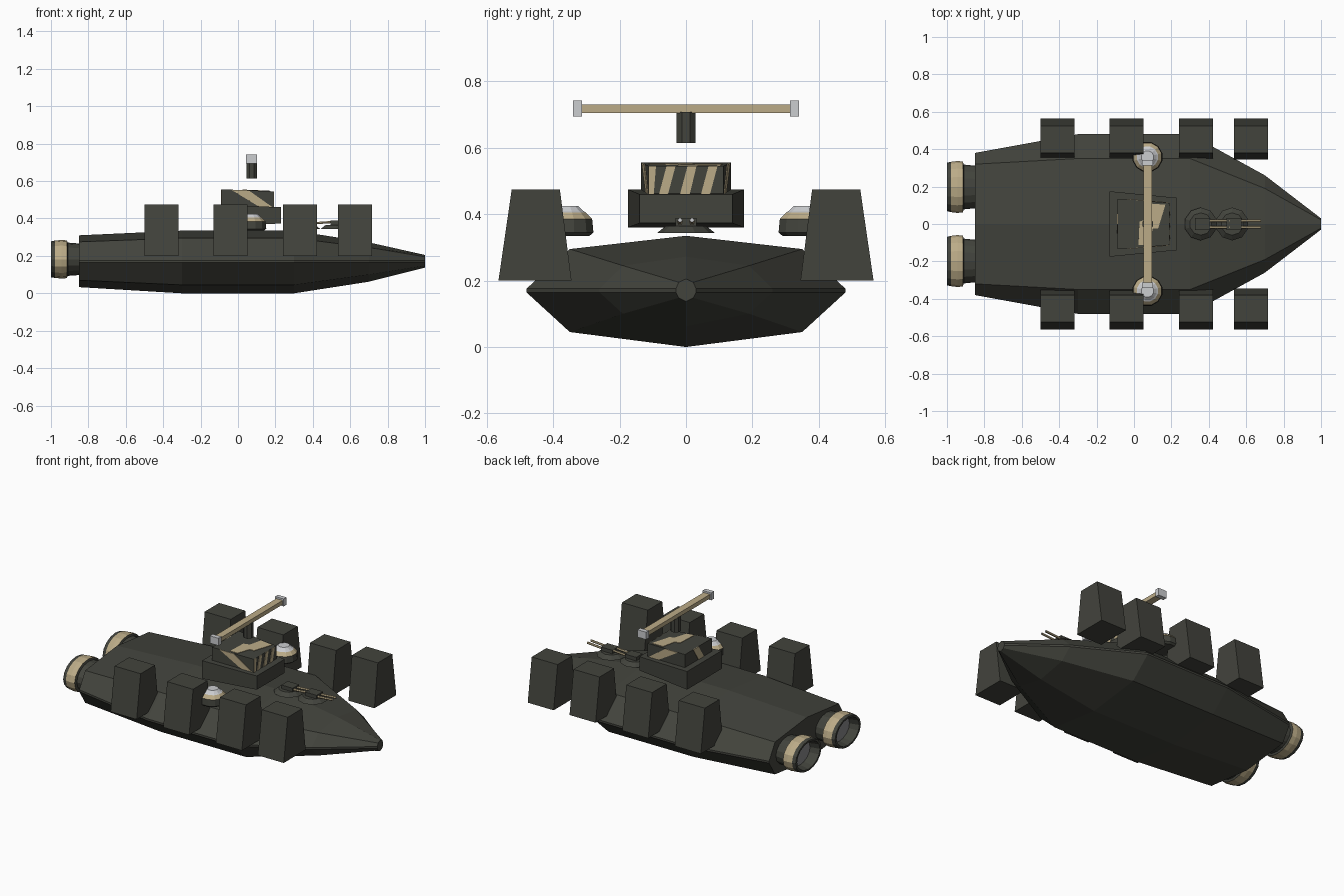
import bpy, bmesh, math
from mathutils import Vector

if "Cube" in bpy.data.objects:
    bpy.data.objects.remove(bpy.data.objects["Cube"])


def material(name, rgb):
    m = bpy.data.materials.new(name)
    m.diffuse_color = (*rgb, 1)
    m.use_nodes = True
    m.node_tree.nodes["Principled BSDF"].inputs["Base Color"].default_value = m.diffuse_color
    return m


DARK = material("dark_olive", (0.055, 0.057, 0.046))
TAN = material("sand_tan", (0.50, 0.41, 0.245))
LIGHT = material("light_grey", (0.60, 0.61, 0.63))
GREY = material("engine_grey", (0.24, 0.24, 0.25))


def loft(name, rings, mats, cap_mats=None):
    """Skin a list of rings; mats is one material or one per span."""
    n = len(rings) - 1
    spans = mats if isinstance(mats, list) else [mats] * n
    caps = cap_mats or (spans[0], spans[-1])
    used = list(dict.fromkeys([*spans, *caps]))
    bm = bmesh.new()
    vs = [[bm.verts.new(p) for p in r] for r in rings]
    k = len(rings[0])
    for i in range(n):
        for j in range(k):
            f = bm.faces.new((vs[i][j], vs[i][(j + 1) % k],
                              vs[i + 1][(j + 1) % k], vs[i + 1][j]))
            f.material_index = used.index(spans[i])
    bm.faces.new(vs[0][::-1]).material_index = used.index(caps[0])
    bm.faces.new(vs[-1]).material_index = used.index(caps[1])
    bmesh.ops.recalc_face_normals(bm, faces=bm.faces[:])
    me = bpy.data.meshes.new(name)
    bm.to_mesh(me)
    bm.free()
    for m in used:
        me.materials.append(m)
    ob = bpy.data.objects.new(name, me)
    bpy.context.collection.objects.link(ob)
    return ob


def rect_x(x, hy, z0, z1, cy=0):
    return [(x, cy - hy, z0), (x, cy + hy, z0), (x, cy + hy, z1), (x, cy - hy, z1)]


def box(name, x0, x1, y0, y1, z0, z1, mat):
    cy, hy = (y0 + y1) / 2, (y1 - y0) / 2
    return loft(name, [rect_x(x0, hy, z0, z1, cy), rect_x(x1, hy, z0, z1, cy)], mat)


def circle_z(cx, cy, z, r, n=12):
    return [(cx + r * math.cos((i + .5) * math.tau / n),
             cy + r * math.sin((i + .5) * math.tau / n), z) for i in range(n)]


def circle_x(x, cy, cz, ry, rz, n=16):
    return [(x, cy + ry * math.cos(i * math.tau / n),
             cz + rz * math.sin(i * math.tau / n)) for i in range(n)]


# Hull: faceted sections from stern to nose
def section(x, w, c, top, cu, cl, bottom):
    half = [(c, cu), (w, .176), (w, .164), (c, cl)]
    pts = [(0, top)] + half + [(0, bottom)] + [(-y, z) for y, z in half[::-1]]
    return [(x, y, z) for y, z in pts]


loft("hull", [section(-.85, .38, .32, .31, .275, .07, .033),
              section(-.3, .48, .35, .335, .295, .045, 0),
              section(.3, .48, .35, .335, .295, .045, 0),
              section(.7, .26, .19, .272, .245, .10, .062),
              section(1.0, .03, .022, .205, .195, .148, .137)], DARK)

# Side pods, tapering upwards
for s, side in ((1, "left"), (-1, "right")):
    for i, (x0, x1) in enumerate([(-.5, -.317), (-.13, .052), (.24, .423), (.535, .717)]):
        prof = [(.345, .2), (.565, .2), (.525, .475), (.38, .475)]
        loft(f"{side}_pod_{i + 1}", [[(x, s * y, z) for y, z in prof] for x in (x0, x1)], DARK)

    # Engine nozzle, oval and hollow at the back
    prof = [(-.80, .8), (-.91, .88), (-.915, 1.0), (-.945, 1.02), (-.978, .99),
            (-1.0, .95), (-1.0, .84), (-.94, .74)]
    loft(f"{side}_engine", [circle_x(x, s * .198, .182, .136 * r, .101 * r) for x, r in prof],
         [DARK, DARK, TAN, TAN, DARK, DARK, DARK], (DARK, GREY))

    # Sensor dome
    prof = [(.335, .07), (.345, .082), (.385, .078), (.405, .058), (.41, .05), (.425, .034)]
    loft(f"{side}_dome", [circle_z(.072, s * .358, z, r) for z, r in prof],
         [DARK, DARK, TAN, LIGHT, LIGHT])

    # Grey cap at the end of the antenna bar
    box(f"{side}_antenna_cap", .042, .102, *sorted((s * .313, s * .341)), .695, .742, LIGHT)

# Bridge: two tapered blocks
loft("bridge_base", [rect_x(-.13, .175, .36, .475), rect_x(.23, .14, .373, .46)], DARK)
rear = rect_x(-.087, .135, .47, .556)
front = rect_x(.19, .113, .46, .545)
loft("bridge_top", [rear, front], DARK)


# Camouflage stripes laid on the faces of the upper block
def stripe(name, corners, uvs):
    a, b, c, d = (Vector(p) for p in corners)  # (0,0) (1,0) (1,1) (0,1)
    nrm = (b - a).cross(d - a).normalized()
    if nrm.dot((a + c) / 2 - Vector((.05, 0, .51))) < 0:
        nrm = -nrm
    pts = [(a * (1 - u) + b * u) * (1 - v) + (d * (1 - u) + c * u) * v for u, v in uvs]
    loft(name, [[p - nrm * .002 for p in pts], [p + nrm * .003 for p in pts]], TAN)


def slant(b0, b1, t0, t1):
    return [(b0, 0), (b1, 0), (t1, 1), (t0, 1)]


stripe("roof_stripe", (rear[3], front[3], front[2], rear[2]),
       [(.40, .05), (.58, .05), (.68, .4), (.78, .4), (.92, .95), (.62, .95), (.55, .6), (.42, .55)])
for i, name in ((0, "right"), (1, "left")):
    j = 3 - i
    stripe(name + "_side_stripe", (rear[i], front[i], front[j], rear[j]), slant(.72, .98, .18, .52))
for i, q in enumerate([(0, .07, 0, .1), (.14, .26, .24, .36), (.42, .55, .52, .64), (.70, .82, .80, .92)]):
    stripe(f"front_stripe_{i + 1}", front, slant(*q))
stripe("rear_stripe", rear, slant(.3, .5, .5, .7))

# Antenna: mast and cross bar
loft("antenna_mast", [circle_z(.073, 0, z, .031, 8) for z in (.615, .708)], DARK)
box("antenna_bar", .05, .095, -.32, .32, .705, .731, TAN)

# Twin-barrel deck turrets
for i, cx in enumerate((.357, .525)):
    loft(f"turret_{i + 1}", [circle_z(cx, 0, .343, .088, 10), circle_z(cx, 0, .365, .06, 10)], DARK)
    box(f"turret_housing_{i + 1}", cx - .03, cx + .05, -.032, .032, .362, .388, DARK)
    for s in (1, -1):
        loft(f"barrel_{i + 1}_{'left' if s > 0 else 'right'}",
             [circle_x(cx + dx, s * .018, z, .007, .007, 6) for dx, z in ((.03, .373), (.155, .382))],
             TAN, (TAN, LIGHT))
